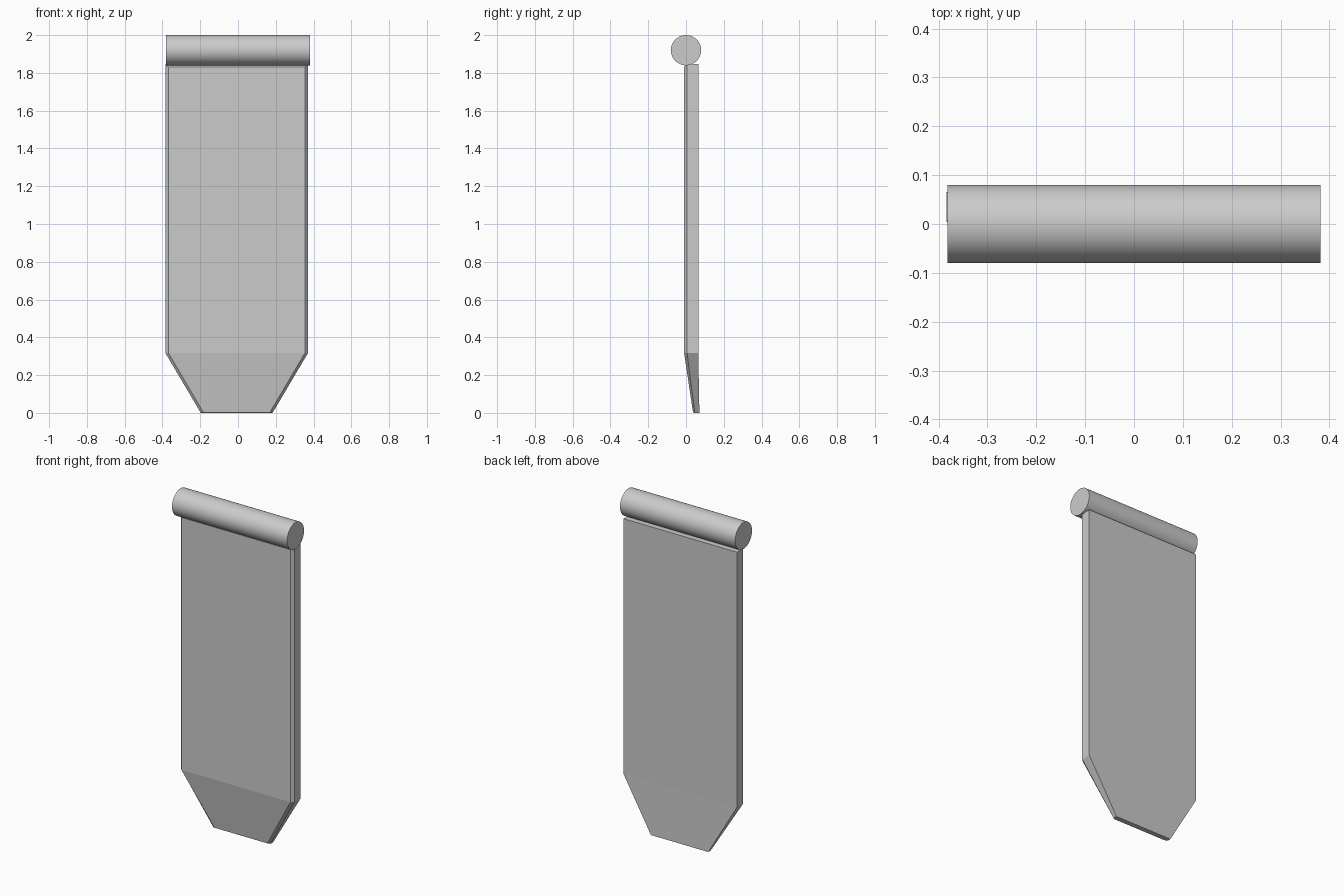
import bpy, bmesh, math

if "Cube" in bpy.data.objects:
    bpy.data.objects.remove(bpy.data.objects["Cube"])

# Top rod
bpy.ops.mesh.primitive_cylinder_add(vertices=64, radius=0.08, depth=0.764,
                                    location=(0, 0, 1.92), rotation=(0, math.pi / 2, 0))
rod = bpy.context.object
rod.name = "top_rod"
bpy.ops.object.shade_smooth_by_angle(angle=math.radians(30))

# Hanging panel: three hexagonal loops (front inset, chamfer edge, back),
# each given as rows of (half width, y, z) from top to bottom
CENTRE_X = -0.007
LOOPS = [
    [(0.362, -0.010, 1.832), (0.362, -0.010, 0.318), (0.176, 0.037, 0.003)],
    [(0.377, 0.006, 1.846), (0.377, 0.006, 0.316), (0.190, 0.047, 0.0)],
    [(0.377, 0.065, 1.846), (0.377, 0.065, 0.316), (0.190, 0.071, 0.0)],
]
bm = bmesh.new()
rings = []
for rows in LOOPS:
    right = [bm.verts.new((CENTRE_X + w, y, z)) for w, y, z in rows]
    left = [bm.verts.new((CENTRE_X - w, y, z)) for w, y, z in rows]
    rings.append(right + left[::-1])

# Front and back faces, bent at the taper
for r in (rings[0], rings[-1]):
    bm.faces.new((r[0], r[1], r[4], r[5]))
    bm.faces.new((r[1], r[2], r[3], r[4]))

# Chamfer and edge strips
for a, b in zip(rings, rings[1:]):
    for i in range(6):
        j = (i + 1) % 6
        bm.faces.new((a[i], a[j], b[j], b[i]))

bmesh.ops.recalc_face_normals(bm, faces=bm.faces)
mesh = bpy.data.meshes.new("hanging_panel")
bm.to_mesh(mesh)
bm.free()
panel = bpy.data.objects.new("hanging_panel", mesh)
bpy.context.collection.objects.link(panel)
